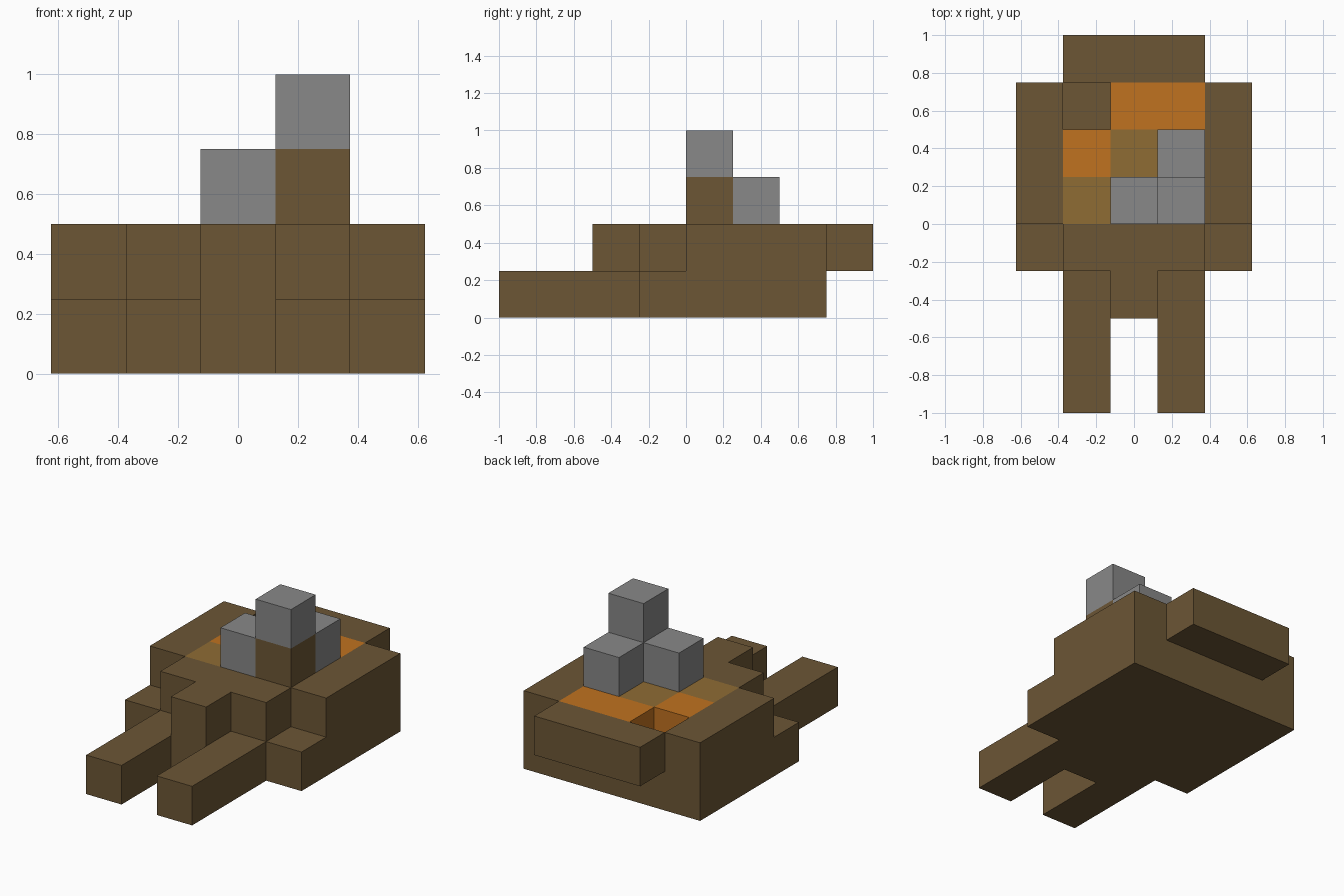
import bpy
import bmesh
from itertools import product
from math import radians
from mathutils import Vector

CELL = 0.25
ORIGIN = Vector((-0.625, -1.0, 0.0))

cube = bpy.data.objects.get("Cube")
if cube:
    bpy.data.objects.remove(cube)


def material(name, rgb):
    """Flat material from 8-bit screen colours, converted to linear."""
    linear = [((c / 255 + 0.055) / 1.055) ** 2.4 for c in rgb]
    mat = bpy.data.materials.new(name)
    mat.use_nodes = True
    mat.diffuse_color = (*linear, 1)
    bsdf = mat.node_tree.nodes["Principled BSDF"]
    bsdf.inputs["Base Color"].default_value = (*linear, 1)
    bsdf.inputs["Roughness"].default_value = 1
    return mat


earth = material("brown earth", (108, 86, 53))
crust = material("ochre crust", (143, 108, 52))
ember = material("glowing orange", (192, 114, 32))
stone = material("grey stone", (136, 136, 136))


def block(x, y, z):
    """Set of grid cells; each axis is a (first, end) range."""
    return set(product(range(*x), range(*y), range(*z)))


# Body: hull with raised sides, stepped front, snout and stone plinth
inner_cells = block((1, 4), (4, 7), (1, 2))
body = block((0, 5), (4, 7), (0, 2)) - inner_cells
body |= block((0, 5), (3, 4), (0, 1))
body |= block((1, 4), (3, 4), (0, 2))
body |= block((2, 3), (2, 3), (0, 2))
body |= block((2, 4), (4, 5), (1, 2)) | block((3, 4), (4, 6), (1, 2))
body |= block((3, 4), (4, 5), (2, 3))

# Named parts: one empty cell is left as a pit behind the right ember
parts = {
    "body": (earth, body),
    "right_front_leg": (earth, block((1, 2), (0, 3), (0, 1))),
    "left_front_leg": (earth, block((3, 4), (0, 3), (0, 1))),
    "back_ledge": (earth, block((1, 4), (7, 8), (1, 2))),
    "crust_front": (crust, block((1, 2), (4, 5), (1, 2))),
    "crust_middle": (crust, block((2, 3), (5, 6), (1, 2))),
    "ember_right": (ember, block((1, 2), (5, 6), (1, 2))),
    "ember_back": (ember, block((2, 4), (6, 7), (1, 2))),
    "stone_front": (stone, block((2, 3), (4, 5), (2, 3))),
    "stone_back": (stone, block((3, 4), (5, 6), (2, 3))),
    "stone_top": (stone, block((3, 4), (4, 5), (3, 4))),
}
filled = set().union(*(cells for _, cells in parts.values()))


def build(name, mat, cells):
    """Mesh the outer faces of a part and merge them into large flat faces."""
    bm = bmesh.new()
    for cell in sorted(cells):
        for axis, side in product(range(3), (0, 1)):
            neighbour = list(cell)
            neighbour[axis] += 2 * side - 1
            if tuple(neighbour) in filled:
                continue
            u, v = (axis + 1) % 3, (axis + 2) % 3
            corners = []
            for du, dv in ((0, 0), (1, 0), (1, 1), (0, 1)):
                p = Vector(cell)
                p[axis] += side
                p[u] += du
                p[v] += dv
                corners.append(bm.verts.new(ORIGIN + p * CELL))
            bm.faces.new(corners if side else corners[::-1])
    bmesh.ops.remove_doubles(bm, verts=bm.verts, dist=0.001)
    bmesh.ops.dissolve_limit(bm, angle_limit=radians(1),
                             verts=bm.verts, edges=bm.edges)
    mesh = bpy.data.meshes.new(name)
    bm.to_mesh(mesh)
    bm.free()
    mesh.materials.append(mat)
    bpy.context.collection.objects.link(bpy.data.objects.new(name, mesh))


for part_name, (mat, cells) in parts.items():
    build(part_name, mat, cells)
